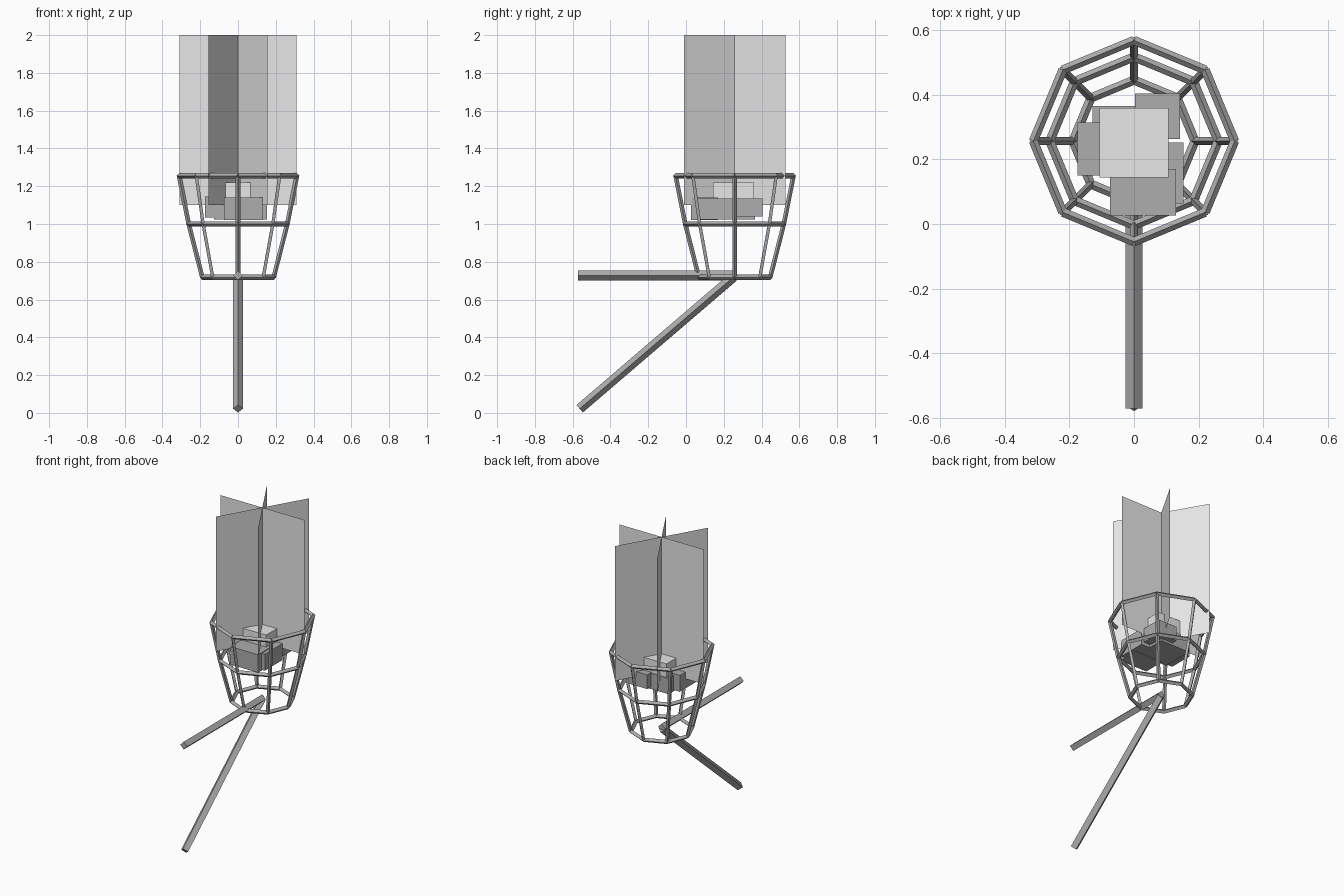
import bpy, math
from mathutils import Vector

if "Cube" in bpy.data.objects:
    bpy.data.objects.remove(bpy.data.objects["Cube"])

CY = 0.257  # basket axis in y


def material(name, v):
    m = bpy.data.materials.new(name)
    m.diffuse_color = (v, v, v, 1)
    m.use_nodes = True
    m.node_tree.nodes["Principled BSDF"].inputs["Base Color"].default_value = m.diffuse_color
    return m


DARK = material("dark_grey", 0.42)
LIGHT = material("light_grey", 0.8)


def make(name, verts, faces, mat):
    me = bpy.data.meshes.new(name)
    me.from_pydata([tuple(v) for v in verts], [], faces)
    me.materials.append(mat)
    ob = bpy.data.objects.new(name, me)
    bpy.context.collection.objects.link(ob)
    return ob


def bars(name, segments, h):
    """Diamond-section bars between pairs of points, edge uppermost."""
    verts, faces = [], []
    for a, b in segments:
        a, b = Vector(a), Vector(b)
        d = (b - a).normalized()
        side = d.cross(Vector((0, 0, 1))).normalized() * h
        up = side.cross(d).normalized() * h
        n = len(verts)
        for p in (a, b):
            verts += [p + side, p + up, p - side, p - up]
        faces += [(n + i, n + 4 + i, n + 4 + (i + 1) % 4, n + (i + 1) % 4) for i in range(4)]
        faces += [(n, n + 1, n + 2, n + 3), (n + 7, n + 6, n + 5, n + 4)]
    return make(name, verts, faces, DARK)


def ring_point(r, z, i):
    a = math.tau * i / 8
    return (r * math.cos(a), CY + r * math.sin(a), z)


# Wall bracket: level arm and diagonal brace
bars("level_arm", [((0, -0.572, 0.727), (0, CY, 0.727))], 0.026)
bars("diagonal_brace", [((0, -0.563, 0.022), (0, CY - 0.005, 0.72))], 0.026)

# Octagonal basket: three rings joined by eight bent uprights
levels = [("bottom_ring", 0.189, 0.718), ("middle_ring", 0.261, 1.0), ("top_ring", 0.312, 1.255)]
for name, r, z in levels:
    bars(name, [(ring_point(r, z, i), ring_point(r, z, i + 1)) for i in range(8)], 0.014)
for name, lo, hi in (("lower_uprights", 0, 1), ("upper_uprights", 1, 2)):
    bars(name, [(ring_point(*levels[lo][1:], i), ring_point(*levels[hi][1:], i))
                for i in range(8)], 0.012)


def block(name, x0, x1, y0, y1, z0, z1, mat):
    verts = [(x, y, z) for z in (z0, z1) for x, y in ((x0, y0), (x1, y0), (x1, y1), (x0, y1))]
    faces = [(3, 2, 1, 0), (4, 5, 6, 7)]
    faces += [(i, (i + 1) % 4, 4 + (i + 1) % 4, 4 + i) for i in range(4)]
    return make(name, verts, faces, mat)


# Pile of fuel blocks
block("front_coal", -0.075, 0.13, 0.026, 0.17, 1.02, 1.14, DARK)
block("right_coal", -0.035, 0.153, 0.064, 0.252, 1.025, 1.135, DARK)
block("back_right_coal", 0.003, 0.142, 0.264, 0.405, 1.04, 1.135, DARK)
block("left_coal", -0.175, -0.035, 0.15, 0.315, 1.035, 1.145, DARK)
block("back_left_coal", -0.128, 0.09, 0.15, 0.365, 1.025, 1.13, DARK)
block("top_coal", -0.107, 0.107, 0.144, 0.36, 1.11, 1.22, LIGHT)

# Flame: three crossing sheets
for i in range(3):
    a = math.pi * i / 3
    dx, dy = 0.31 * math.cos(a), 0.31 * math.sin(a)
    make(f"flame_sheet_{i + 1}",
         [(-dx, CY - dy, 1.1), (dx, CY + dy, 1.1), (dx, CY + dy, 2), (-dx, CY - dy, 2)],
         [(0, 1, 2, 3)], LIGHT)
